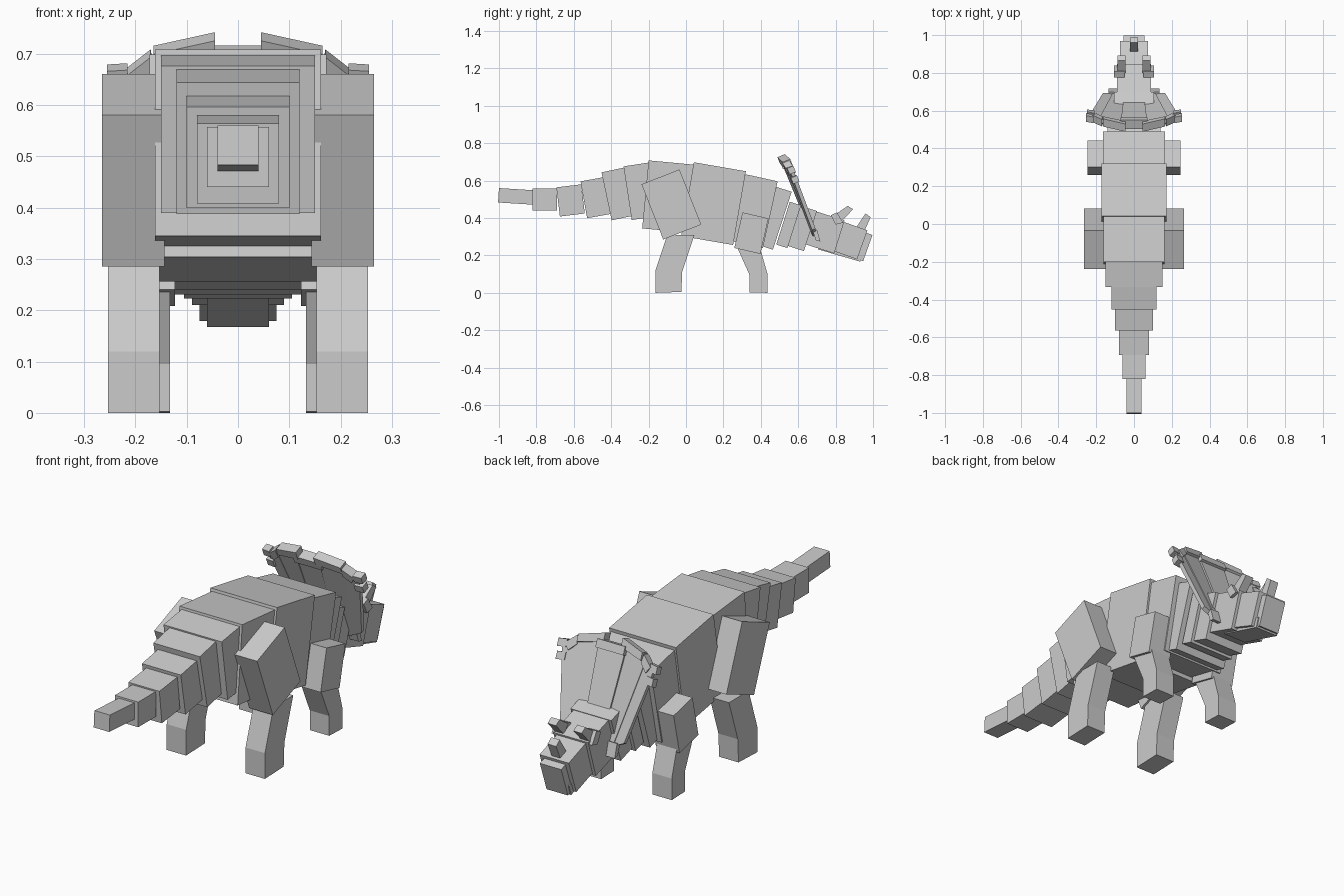
import bpy, bmesh
from mathutils import Vector

if "Cube" in bpy.data.objects:
    bpy.data.objects.remove(bpy.data.objects["Cube"])


def solid(name, near, far, mirror=False):
    """Closed solid between two matching polygons."""
    bm = bmesh.new()
    a = [bm.verts.new(p) for p in near]
    b = [bm.verts.new(p) for p in far]
    n = len(a)
    bm.faces.new(a)
    bm.faces.new(b[::-1])
    for i in range(n):
        j = (i + 1) % n
        bm.faces.new((a[i], b[i], b[j], a[j]))
    bmesh.ops.recalc_face_normals(bm, faces=bm.faces)
    me = bpy.data.meshes.new(name)
    bm.to_mesh(me)
    bm.free()
    ob = bpy.data.objects.new(name, me)
    bpy.context.collection.objects.link(ob)
    if mirror:
        ob.modifiers.new("mirror", 'MIRROR').use_axis = (True, False, False)
    return ob


def side_prism(name, pts, x0, x1, mirror=False):
    """Side profile in (y, z), extruded across x."""
    return solid(name, [(x0, y, z) for y, z in pts],
                 [(x1, y, z) for y, z in pts], mirror)


def tilted_box(y0, z0, y1, z1, h):
    """Rectangle in (y, z) hanging below a given top edge."""
    a, b = Vector((y0, z0)), Vector((y1, z1))
    d = (b - a).normalized()
    down = Vector((d.y, -d.x)) * h
    return [a, b, b + down, a + down]


# Body chain from tail to beak: top edge y0, z0, y1, z1, depth, half width
chain = {
    "tail_tip": (-1.0, .56, -.81, .548, .077, .04),
    "tail_4": (-.82, .557, -.69, .557, .117, .06),
    "tail_3": (-.693, .564, -.56, .58, .157, .08),
    "tail_2": (-.564, .596, -.43, .62, .20, .10),
    "tail_1": (-.452, .644, -.32, .672, .262, .12),
    "hips": (-.334, .676, -.19, .698, .29, .15),
    "back": (-.20, .708, .045, .685, .365, .162),
    "chest": (.042, .698, .32, .65, .40, .172),
    "shoulders": (.318, .634, .49, .596, .365, .163),
    "neck_back": (.485, .566, .565, .54, .325, .14),
    "neck_front": (.555, .487, .615, .468, .24, .12),
    "head_back": (.59, .473, .70, .437, .225, .105),
    "skull": (.64, .453, .848, .387, .185, .09),
    "snout": (.83, .384, .97, .334, .165, .075),
    "beak": (.955, .324, .997, .309, .148, .055),
    "jaw": (.72, .28, .945, .215, .05, .06),
}
for name, (*edge, w) in chain.items():
    side_prism(name, tilted_box(*edge), -w, w)

# Hind legs
side_prism("hind_thigh", tilted_box(-.238, .58, -.035, .66, .317), .143, .265, True)
side_prism("hind_shin", [(-.10, .31), (.045, .31), (-.02, .115), (-.163, .12)],
           .153, .253, True)
side_prism("hind_foot", [(-.163, .12), (-.02, .115), (-.025, .005), (-.163, 0)],
           .153, .253, True)

# Front legs
side_prism("front_upper_leg", tilted_box(.302, .43, .441, .398, .195), .123, .245, True)
side_prism("front_shin", [(.275, .24), (.40, .225), (.436, .10), (.34, .095)],
           .132, .232, True)
side_prism("front_foot", [(.34, .095), (.436, .10), (.436, 0), (.34, .003)],
           .132, .232, True)

# Horns
side_prism("brow_base", [(.775, .415), (.808, .43), (.84, .375), (.80, .365)],
           .05, .105, True)
side_prism("brow_horn", [(.80, .42), (.865, .465), (.893, .447), (.835, .385)],
           .045, .088, True)
side_prism("nose_horn", [(.96, .425), (.987, .404), (.945, .31), (.90, .335)],
           -.022, .022)
side_prism("cheek_horn", [(.678, .33), (.70, .338), (.718, .275), (.695, .28)],
           .085, .135, True)


def frill_point(u, v, t):
    """u across, v up the leaning frill, t forward; the sides cup forward."""
    t += .15 * max(0, abs(u) - .06)
    return (u, .695 - .38 * v + .925 * t, .28 + .925 * v + .38 * t)


def frill_part(name, pts, t0, t1, mirror=True):
    return solid(name, [frill_point(u, v, t0) for u, v in pts],
                 [frill_point(u, v, t1) for u, v in pts], mirror)


# Frill panels
frill_part("frill_centre", [(-.05, .02), (.05, .02), (.07, .45), (-.07, .45)],
           -.01, .018, False)
frill_part("frill_side", [(.045, .02), (.11, .03), (.185, .43), (.06, .47)], -.012, .01)
frill_part("frill_outer", [(.10, .03), (.165, .06), (.235, .39), (.175, .42)], -.014, .006)

# Frill rim and studs
frill_part("frill_rim_centre", [(-.072, .42), (.072, .42), (.072, .458), (-.072, .458)],
           -.02, .03, False)
frill_part("frill_rim_side", [(.045, .45), (.045, .49), (.165, .455), (.165, .42)],
           -.022, .022)
frill_part("frill_rim_corner", [(.165, .41), (.17, .45), (.22, .405), (.20, .375)],
           -.025, .015)
for i, (u, v) in enumerate([(.235, .40), (.228, .345)]):
    frill_part(f"frill_stud_{i}", [(u - .02, v - .015), (u - .02, v + .02),
                                   (u + .02, v + .015), (u + .02, v - .02)], -.025, .01)
